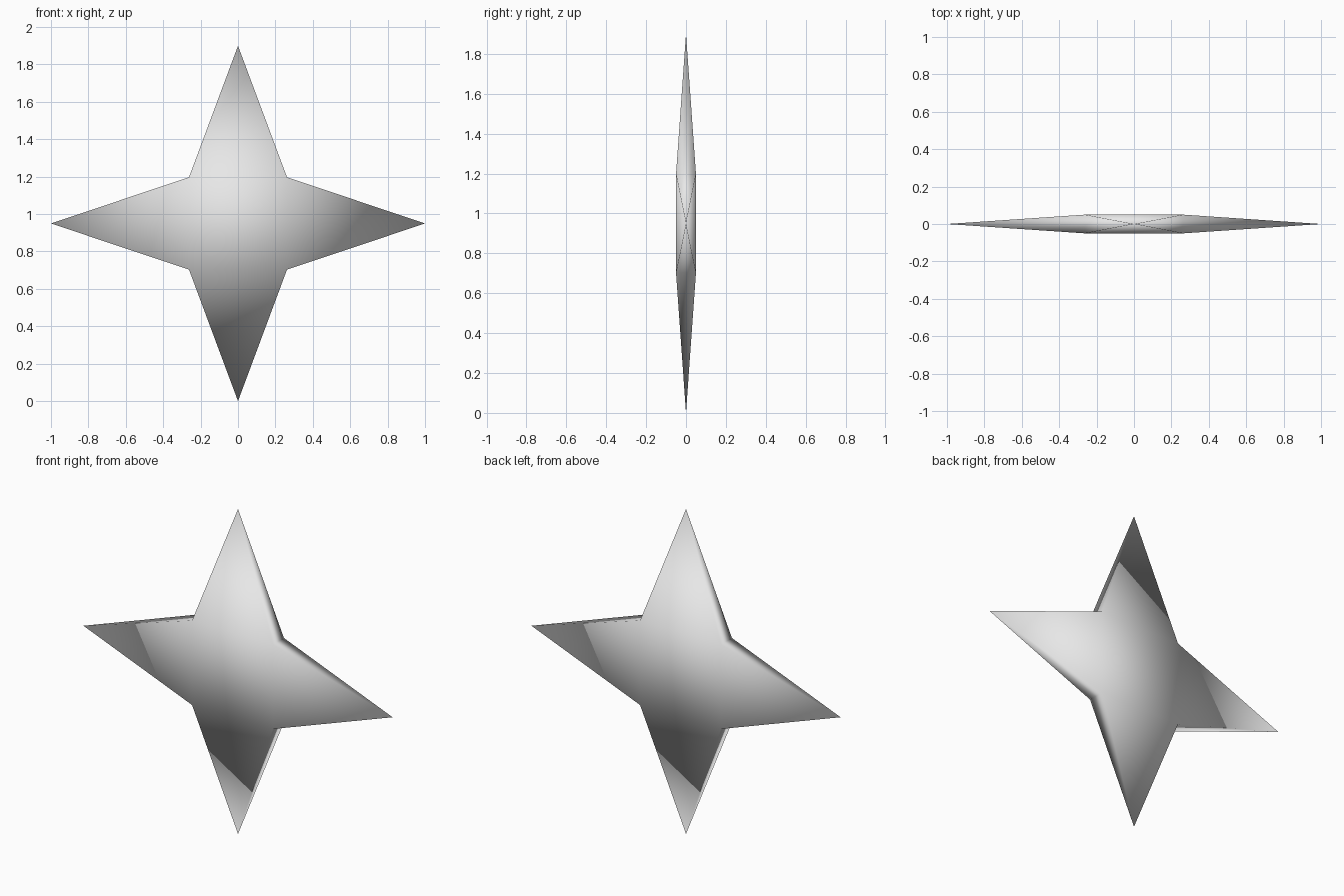
import bpy
import bmesh
from mathutils import Vector

cube = bpy.data.objects.get("Cube")
if cube:
    bpy.data.objects.remove(cube, do_unlink=True)

MID = Vector((0, 0, 0.95))
CORE = Vector((0.262, 0.05, 0.247))   # half size of the central block
REACH_X, REACH_Z = 1.0, 0.95          # distance from centre to the tips

# Material
grey = bpy.data.materials.new("light_grey")
grey.use_nodes = True
colour = (0.8, 0.8, 0.8, 1)
grey.diffuse_color = colour
grey.node_tree.nodes["Principled BSDF"].inputs["Base Color"].default_value = colour

# Central block
bm = bmesh.new()
bmesh.ops.create_cube(bm, size=2)
for v in bm.verts:
    v.co = Vector(a * b for a, b in zip(v.co, CORE))
bm.normal_update()

# Draw each side face, except front and back, out to a sharp point
sides = [f for f in bm.faces if abs(f.normal.y) < 0.5]
for face in sides:
    n = face.normal.copy()
    tip = Vector((n.x * REACH_X, 0, n.z * REACH_Z))
    point = bmesh.ops.poke(bm, faces=[face])["verts"][0]
    point.co = tip

bmesh.ops.translate(bm, verts=bm.verts, vec=MID)
bmesh.ops.recalc_face_normals(bm, faces=bm.faces)
for f in bm.faces:
    f.smooth = True

mesh = bpy.data.meshes.new("four_point_star")
bm.to_mesh(mesh)
bm.free()
mesh.materials.append(grey)
star = bpy.data.objects.new("four_point_star", mesh)
bpy.context.collection.objects.link(star)
